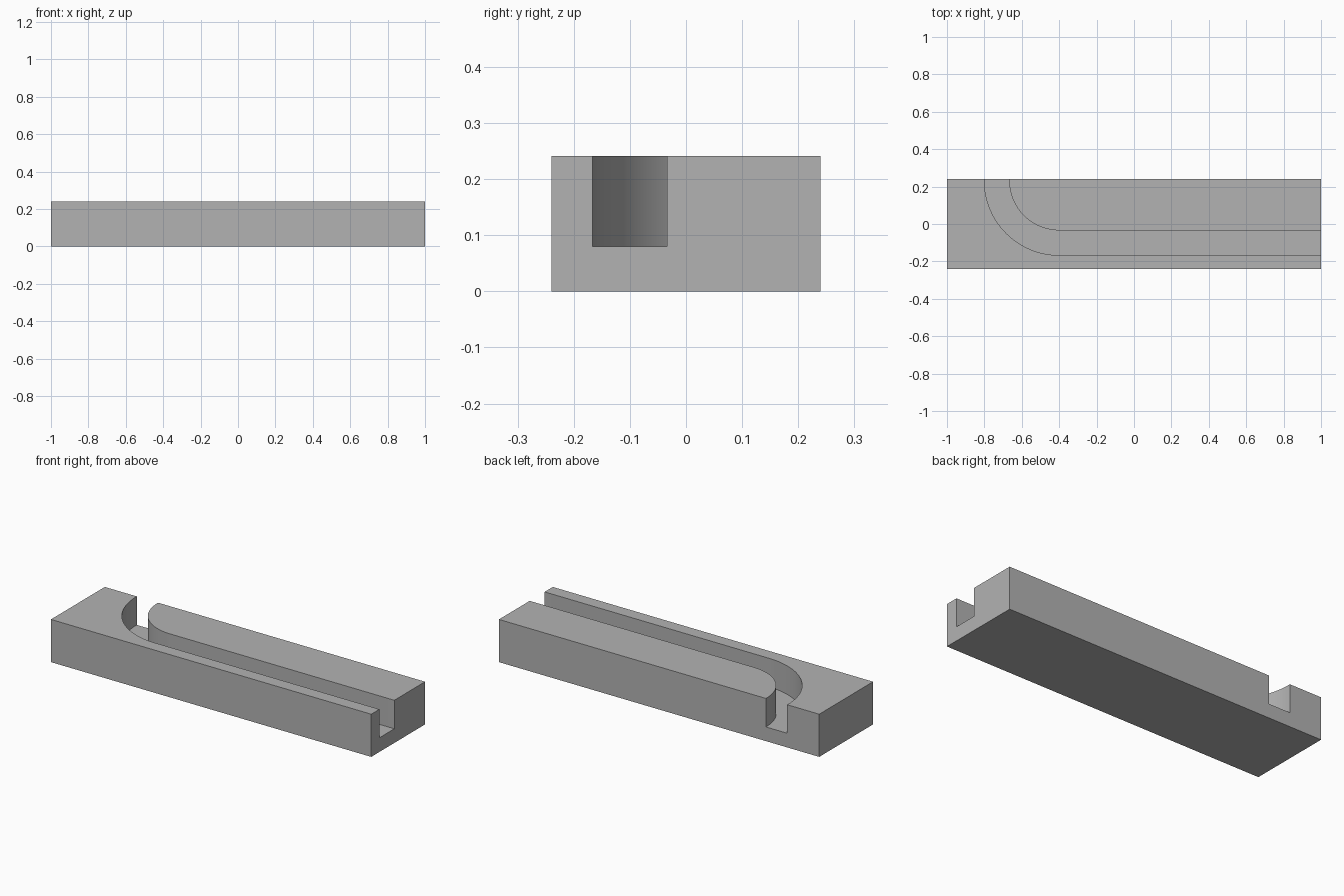
import bpy, bmesh
from math import sin, cos, pi

if "Cube" in bpy.data.objects:
    bpy.data.objects.remove(bpy.data.objects["Cube"], do_unlink=True)

LENGTH, WIDTH, HEIGHT = 2.0, 0.48, 0.241
FLOOR = 0.08                       # height of the channel floor
CX, CY = -0.4, 0.233               # centre of the channel bend
R_OUTER, R_INNER = 0.4, 0.267
STEPS = 32

grey = bpy.data.materials.new("plain grey")
grey.use_nodes = True
colour = (0.45, 0.45, 0.45, 1)
grey.diffuse_color = colour
grey.node_tree.nodes["Principled BSDF"].inputs["Base Color"].default_value = colour


def prism(name, outline, z0, z1):
    """Extrude a flat outline from z0 up to z1."""
    bm = bmesh.new()
    base = bm.faces.new([bm.verts.new((x, y, z0)) for x, y in outline])
    top = bmesh.ops.extrude_face_region(bm, geom=[base])["geom"]
    verts = [g for g in top if isinstance(g, bmesh.types.BMVert)]
    bmesh.ops.translate(bm, verts=verts, vec=(0, 0, z1 - z0))
    bmesh.ops.recalc_face_normals(bm, faces=bm.faces)
    mesh = bpy.data.meshes.new(name)
    bm.to_mesh(mesh)
    bm.free()
    mesh.materials.append(grey)
    obj = bpy.data.objects.new(name, mesh)
    bpy.context.collection.objects.link(obj)
    return obj


def bend(radius):
    """Quarter turn from the back opening to the straight run."""
    angles = [pi + pi / 2 * i / STEPS for i in range(STEPS + 1)]
    return [(CX + radius * cos(a), CY + radius * sin(a)) for a in angles]


# Solid block
hx, hy = LENGTH / 2, WIDTH / 2
block = prism("channel_block", [(-hx, -hy), (hx, -hy), (hx, hy), (-hx, hy)], 0, HEIGHT)

# Channel: open at the back and at the left end
past_end, past_back = hx + 0.1, hy + 0.1
outline = [(CX - R_OUTER, past_back)] + bend(R_OUTER)
outline += [(past_end, CY - R_OUTER), (past_end, CY - R_INNER)]
outline += bend(R_INNER)[::-1] + [(CX - R_INNER, past_back)]
cutter = prism("channel_cutter", outline, FLOOR, HEIGHT + 0.1)
cutter.hide_render = True

cut = block.modifiers.new("cut_channel", "BOOLEAN")
cut.operation = "DIFFERENCE"
cut.solver = "EXACT"
cut.object = cutter

# Apply the cut and smooth only the bend
bpy.ops.object.select_all(action="DESELECT")
block.select_set(True)
bpy.context.view_layer.objects.active = block
bpy.ops.object.modifier_apply(modifier=cut.name)
bpy.data.objects.remove(cutter, do_unlink=True)
bpy.ops.object.shade_smooth_by_angle(angle=pi / 6)
